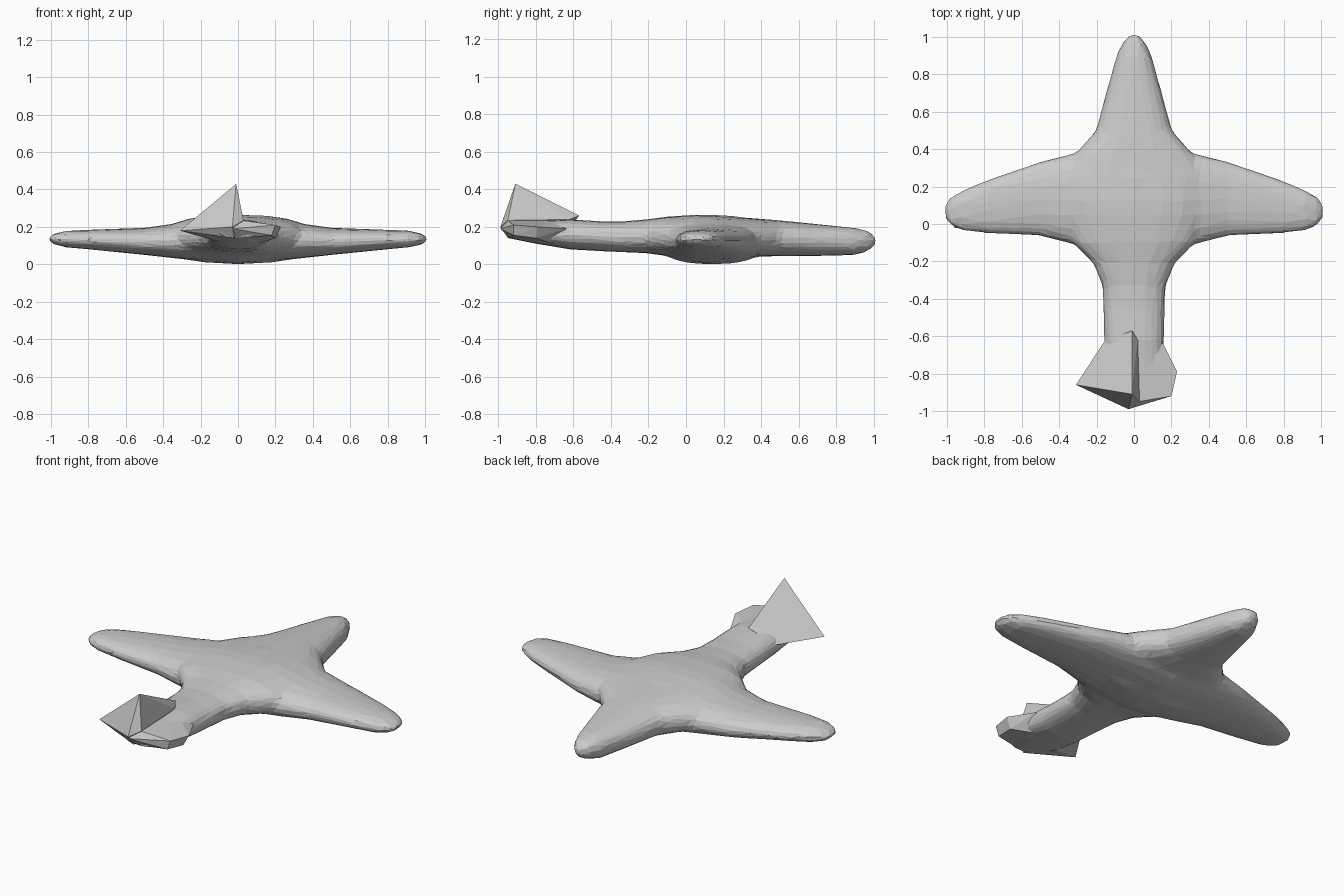
import bpy, bmesh, math

cube = bpy.data.objects.get("Cube")
if cube:
    bpy.data.objects.remove(cube, do_unlink=True)

grey = bpy.data.materials.new("plain_grey")
grey.use_nodes = True
colour = (0.6, 0.6, 0.6, 1)
grey.diffuse_color = colour
grey.node_tree.nodes["Principled BSDF"].inputs["Base Color"].default_value = colour


def finish(name, bm):
    bmesh.ops.recalc_face_normals(bm, faces=bm.faces)
    mesh = bpy.data.meshes.new(name)
    bm.to_mesh(mesh)
    bm.free()
    mesh.materials.append(grey)
    obj = bpy.data.objects.new(name, mesh)
    bpy.context.collection.objects.link(obj)
    return obj


def loft(bm, stations, place, sides=20):
    """Skin rounded sections: (position, side low, side high, bottom, top)."""
    rings = []
    for pos, lo, hi, bottom, top in stations:
        ring = []
        for i in range(sides):
            a = math.tau * i / sides
            c, s = math.cos(a), math.sin(a)
            u = math.copysign(abs(c) ** 0.85, c)
            w = math.copysign(abs(s) ** 0.85, s)
            side = (lo + hi) / 2 + u * (hi - lo) / 2
            z = (bottom + top) / 2 + w * (top - bottom) / 2
            ring.append(bm.verts.new(place(pos, side, z)))
        rings.append(ring)
    for a, b in zip(rings, rings[1:]):
        for i in range(sides):
            j = (i + 1) % sides
            bm.faces.new((a[i], a[j], b[j], b[i]))
    bm.faces.new(rings[0])
    bm.faces.new(rings[-1])


# Body: fuselage and wings skinned, then fused into one faceted skin
bm = bmesh.new()
fuselage = [  # y, half width, bottom, top
    (-0.95, 0.10, 0.14, 0.21), (-0.80, 0.16, 0.11, 0.23),
    (-0.62, 0.16, 0.08, 0.24), (-0.45, 0.165, 0.07, 0.23),
    (-0.33, 0.17, 0.065, 0.23), (-0.21, 0.22, 0.06, 0.24),
    (-0.10, 0.33, 0.045, 0.255), (0.05, 0.40, 0.01, 0.265),
    (0.12, 0.42, 0.0, 0.265), (0.25, 0.40, 0.025, 0.255),
    (0.37, 0.32, 0.04, 0.245), (0.50, 0.205, 0.045, 0.235),
    (0.70, 0.15, 0.045, 0.215), (0.90, 0.095, 0.05, 0.195),
    (0.97, 0.06, 0.07, 0.18), (1.01, 0.03, 0.10, 0.15)]
loft(bm, [(y, -w, w, b, t) for y, w, b, t in fuselage],
     lambda y, x, z: (x, y, z))
half_wing = [  # x, trailing y, leading y, bottom, top
    (0.0, -0.16, 0.44, 0.0, 0.265), (0.15, -0.15, 0.43, 0.015, 0.25),
    (0.32, -0.11, 0.38, 0.03, 0.22), (0.50, -0.065, 0.335, 0.05, 0.195),
    (0.80, -0.05, 0.23, 0.08, 0.185), (0.92, -0.035, 0.18, 0.09, 0.18),
    (0.98, -0.01, 0.145, 0.105, 0.165), (1.01, 0.03, 0.11, 0.12, 0.15)]
mirrored = [(-s[0],) + s[1:] for s in reversed(half_wing[1:])]
loft(bm, mirrored + half_wing, lambda x, y, z: (x, y, z))
body = finish("fuselage_and_wings", bm)
remesh = body.modifiers.new("fuse", 'REMESH')
remesh.mode = 'VOXEL'
remesh.voxel_size = 0.016
soften = body.modifiers.new("soften", 'SMOOTH')
soften.factor = 0.5
soften.iterations = 8
facets = body.modifiers.new("facets", 'DECIMATE')
facets.ratio = 0.05


def hull(name, points):
    bm = bmesh.new()
    verts = [bm.verts.new(p) for p in points]
    result = bmesh.ops.convex_hull(bm, input=verts)
    loose = [v for v in bm.verts if not v.link_faces]
    bmesh.ops.delete(bm, geom=loose, context='VERTS')
    return finish(name, bm)


# Tail: a sloped fin running into the -x tailplane, and a flat +x tailplane
hull("tail_fin", [
    (-0.01, -0.91, 0.43), (-0.31, -0.86, 0.18), (-0.03, -0.99, 0.20),
    (-0.16, -0.63, 0.18), (-0.01, -0.57, 0.26), (0.03, -0.95, 0.235),
    (0.02, -0.62, 0.24), (-0.02, -0.95, 0.14), (-0.12, -0.80, 0.125)])
hull("tailplane", [
    (0.23, -0.79, 0.20), (0.20, -0.92, 0.21), (0.155, -0.64, 0.19),
    (0.20, -0.80, 0.14), (0.18, -0.92, 0.155), (-0.03, -0.99, 0.19),
    (0.02, -0.95, 0.235), (0.0, -0.60, 0.235), (0.0, -0.94, 0.14),
    (0.05, -0.65, 0.09)])

# Wing tip corner: small sharp spur on the -x trailing edge
hull("wing_tip_spur", [
    (-0.96, -0.02, 0.13), (-0.99, 0.07, 0.14), (-0.80, -0.04, 0.15),
    (-0.80, -0.03, 0.11), (-0.90, 0.06, 0.17), (-0.90, 0.06, 0.10)])
